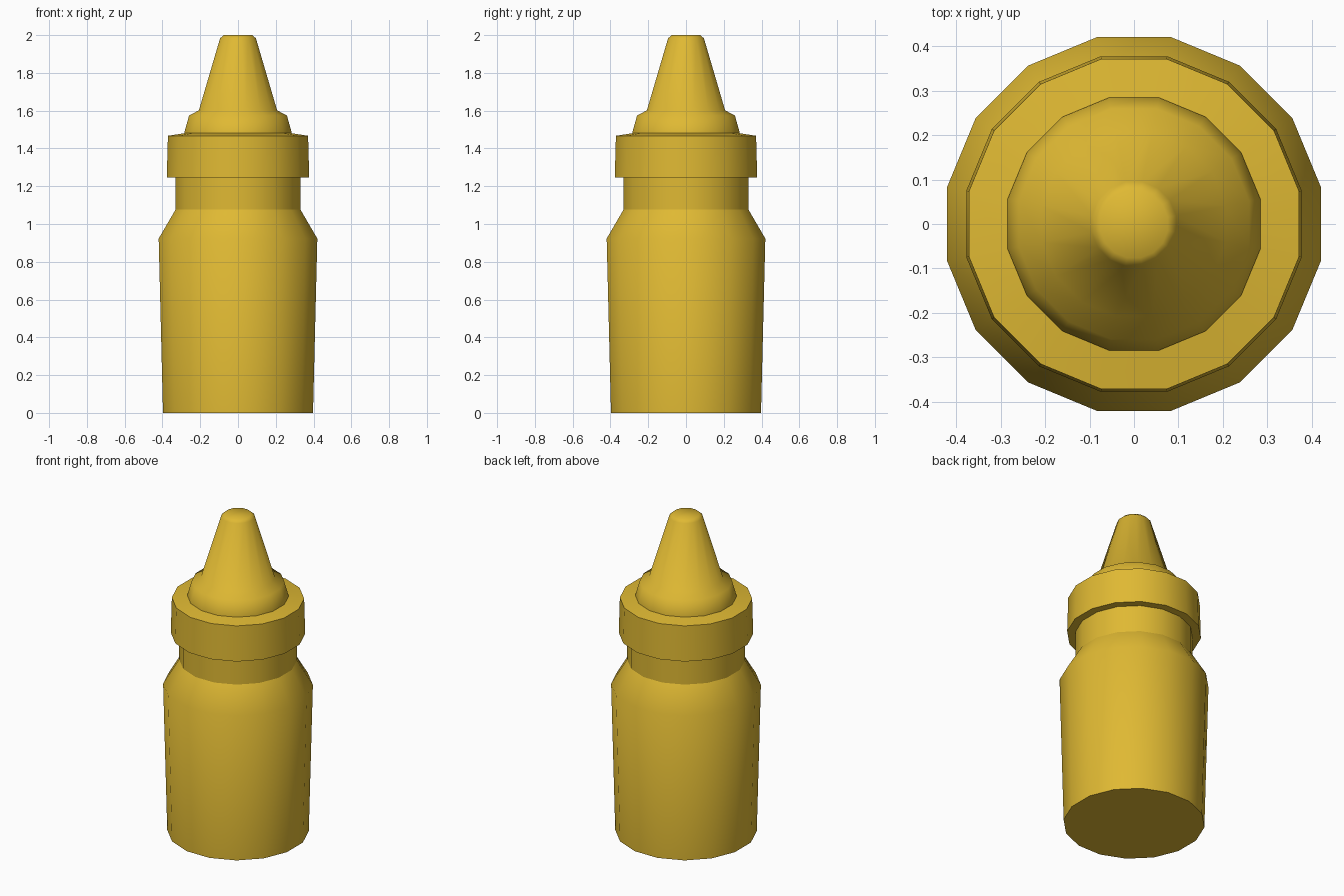
import bpy
import bmesh
import math

cube = bpy.data.objects.get("Cube")
if cube:
    bpy.data.objects.remove(cube, do_unlink=True)

SIDES = 16
HALF_STEP = math.pi / SIDES

mustard = bpy.data.materials.new("mustard yellow")
colour = (0.74, 0.485, 0.033, 1.0)
mustard.diffuse_color = colour
mustard.use_nodes = True
mustard.node_tree.nodes["Principled BSDF"].inputs["Base Color"].default_value = colour


def lathe(name, profile, close_bottom=False, close_top=False):
    """Turn a (half width, height) profile into a sixteen-sided part."""
    bm = bmesh.new()
    rings = []
    for half_width, z in profile:
        r = half_width / math.cos(HALF_STEP)
        angles = [(2 * i + 1) * HALF_STEP for i in range(SIDES)]
        rings.append([bm.verts.new((r * math.cos(a), r * math.sin(a), z)) for a in angles])
    for low, high in zip(rings, rings[1:]):
        for i in range(SIDES):
            j = (i + 1) % SIDES
            bm.faces.new((low[i], low[j], high[j], high[i]))
    if close_bottom:
        bm.faces.new(rings[0][::-1])
    if close_top:
        bm.faces.new(rings[-1])
    mesh = bpy.data.meshes.new(name)
    bm.to_mesh(mesh)
    bm.free()
    mesh.materials.append(mustard)
    obj = bpy.data.objects.new(name, mesh)
    bpy.context.collection.objects.link(obj)
    bpy.ops.object.select_all(action="DESELECT")
    obj.select_set(True)
    bpy.context.view_layer.objects.active = obj
    bpy.ops.object.shade_smooth_by_angle(angle=math.radians(50))
    return obj


# Tapered body with sloping shoulder
lathe("bottle_body", [(0.397, 0), (0.42, 0.923), (0.33, 1.077)], close_bottom=True)

# Straight neck
lathe("bottle_neck", [(0.33, 1.077), (0.33, 1.25)])

# Screw cap: underside, wall and gently sloping top
lathe("screw_cap", [(0.325, 1.245), (0.377, 1.245), (0.371, 1.467), (0.275, 1.482)])

# Nozzle: collar, shoulder, cone and rounded tip
lathe("nozzle", [(0.284, 1.475), (0.284, 1.485), (0.259, 1.574), (0.207, 1.602),
                 (0.095, 1.983), (0.076, 2.0)], close_top=True)
